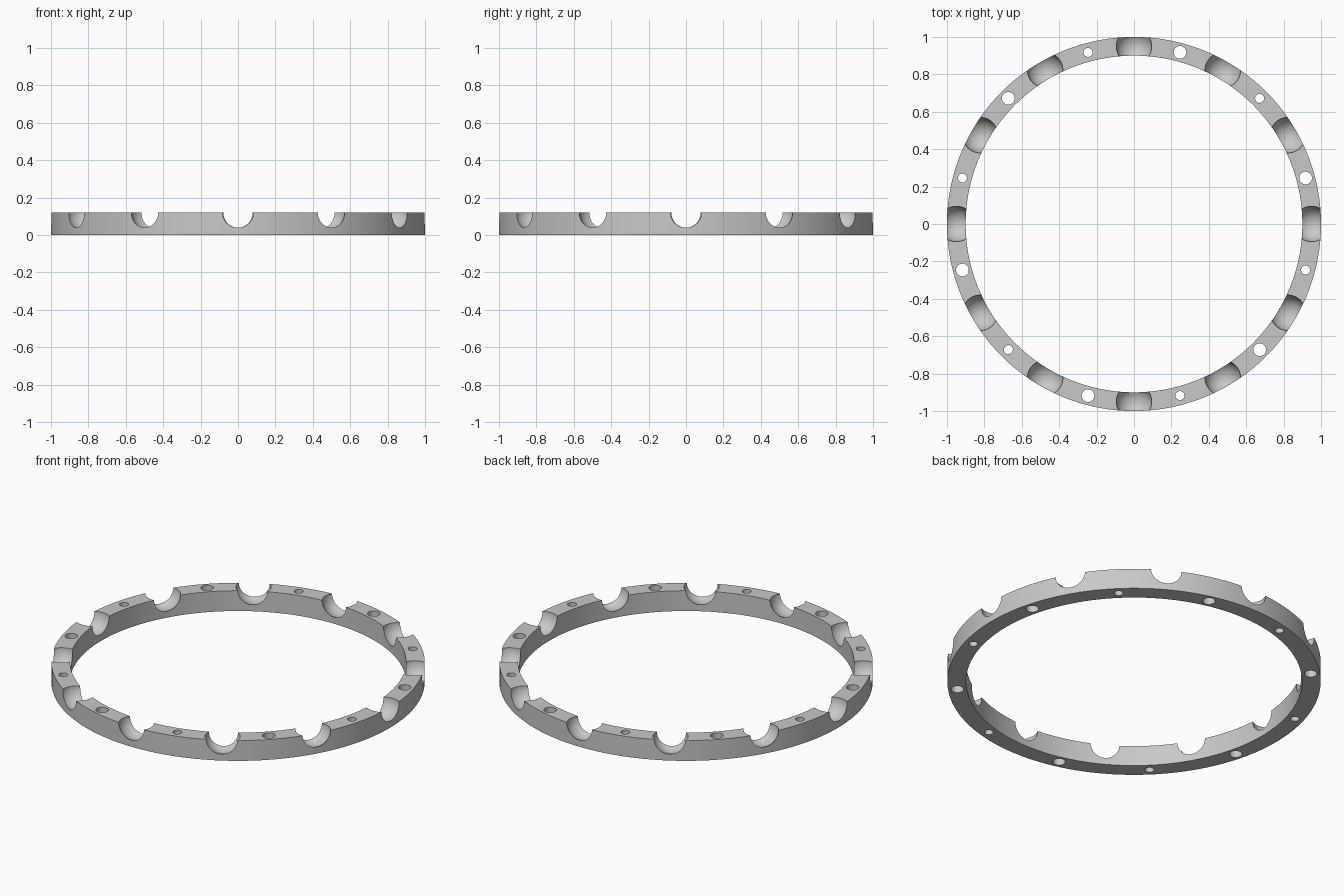
import bpy
import bmesh
from math import cos, sin, radians, pi
from mathutils import Matrix

OUTER, INNER, HEIGHT = 1.0, 0.9, 0.12
MID = (OUTER + INNER) / 2
SOCKET_R = 0.095
BIG_HOLE, SMALL_HOLE = 0.034, 0.024
SEGMENTS = 180

if "Cube" in bpy.data.objects:
    bpy.data.objects.remove(bpy.data.objects["Cube"], do_unlink=True)

grey = bpy.data.materials.new("plain grey")
grey.use_nodes = True
colour = (0.58, 0.58, 0.58, 1)
grey.diffuse_color = colour
grey.node_tree.nodes["Principled BSDF"].inputs["Base Color"].default_value = colour


def make_object(name, bm):
    bmesh.ops.recalc_face_normals(bm, faces=bm.faces)
    mesh = bpy.data.meshes.new(name)
    bm.to_mesh(mesh)
    bm.free()
    mesh.materials.append(grey)
    obj = bpy.data.objects.new(name, mesh)
    bpy.context.collection.objects.link(obj)
    return obj


def on_ring(degrees, z):
    a = radians(degrees)
    return Matrix.Translation((MID * cos(a), MID * sin(a), z)) @ Matrix.Rotation(a, 4, 'Z')


# Ring body: a rectangular section spun round the z axis
bm = bmesh.new()
section = [(INNER, 0), (OUTER, 0), (OUTER, HEIGHT), (INNER, HEIGHT)]
corners = [bm.verts.new((r, 0, z)) for r, z in section]
edges = [bm.edges.new((corners[i], corners[i - 1])) for i in range(len(corners))]
bmesh.ops.spin(bm, geom=corners + edges, cent=(0, 0, 0), axis=(0, 0, 1),
               angle=2 * pi, steps=SEGMENTS, use_merge=True)
bmesh.ops.remove_doubles(bm, verts=bm.verts, dist=0.0001)
ring = make_object("ball_cage_ring", bm)

# Cutters: twelve ball sockets, with large and small through holes in between
bm = bmesh.new()
for i in range(12):
    bmesh.ops.create_uvsphere(bm, u_segments=48, v_segments=25, radius=SOCKET_R,
                              matrix=on_ring(30 * i, HEIGHT))
    hole = SMALL_HOLE if i % 2 else BIG_HOLE
    bmesh.ops.create_cone(bm, cap_ends=True, segments=32, radius1=hole, radius2=hole,
                          depth=HEIGHT * 2, matrix=on_ring(30 * i + 15, HEIGHT / 2))
cutter = make_object("socket_and_hole_cutter", bm)
cutter.hide_render = True

cut = ring.modifiers.new("sockets and holes", 'BOOLEAN')
cut.operation = 'DIFFERENCE'
cut.solver = 'EXACT'
cut.object = cutter

# Bake the cut and drop the cutter
bpy.context.view_layer.update()
evaluated = ring.evaluated_get(bpy.context.evaluated_depsgraph_get())
baked = bpy.data.meshes.new_from_object(evaluated)
ring.modifiers.clear()
ring.data = baked
bpy.data.objects.remove(cutter, do_unlink=True)

# Smooth walls and sockets, crisp rims
bpy.ops.object.select_all(action='DESELECT')
ring.select_set(True)
bpy.context.view_layer.objects.active = ring
bpy.ops.object.shade_smooth_by_angle(angle=radians(30))
